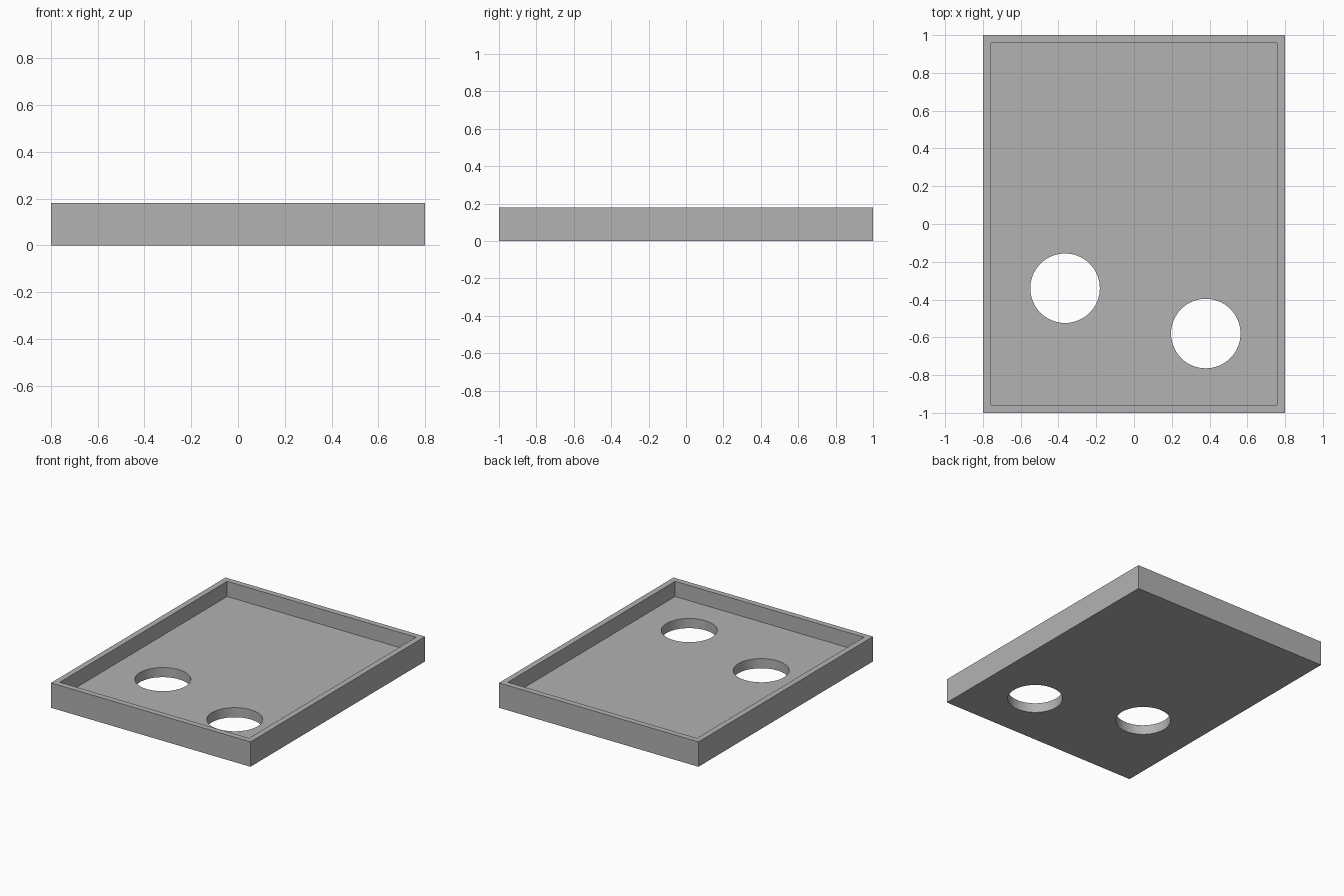
import bpy, bmesh, math

WIDTH, LENGTH, HEIGHT = 1.6, 2.0, 0.18
WALL, FLOOR = 0.06, 0.07
HOLE_RADIUS = 0.184
HOLES = [(-0.365, -0.34), (0.38, -0.58)]

cube = bpy.data.objects.get("Cube")
if cube:
    bpy.data.objects.remove(cube, do_unlink=True)

grey = bpy.data.materials.new("plain grey")
grey.use_nodes = True
colour = (0.447, 0.447, 0.447, 1)
grey.diffuse_color = colour
grey.node_tree.nodes["Principled BSDF"].inputs["Base Color"].default_value = colour

# Tray: a block whose top is inset for the rim and pushed down to the floor
bm = bmesh.new()
bmesh.ops.create_cube(bm, size=1)
bmesh.ops.scale(bm, vec=(WIDTH, LENGTH, HEIGHT), verts=bm.verts)
bmesh.ops.translate(bm, vec=(0, 0, HEIGHT / 2), verts=bm.verts)
top = max(bm.faces, key=lambda f: f.calc_center_median().z)
bmesh.ops.inset_region(bm, faces=[top], thickness=WALL)
well = bmesh.ops.extrude_discrete_faces(bm, faces=[top])["faces"][0]
bmesh.ops.translate(bm, vec=(0, 0, FLOOR - HEIGHT), verts=well.verts)
bmesh.ops.recalc_face_normals(bm, faces=bm.faces)
mesh = bpy.data.meshes.new("tray")
bm.to_mesh(mesh)
bm.free()
mesh.materials.append(grey)
tray = bpy.data.objects.new("tray", mesh)
bpy.context.collection.objects.link(tray)

# Round holes through the floor
for i, (x, y) in enumerate(HOLES):
    bpy.ops.mesh.primitive_cylinder_add(vertices=64, radius=HOLE_RADIUS,
                                        depth=0.4, location=(x, y, 0))
    cutter = bpy.context.object
    cutter.name = f"hole_cutter_{i + 1}"
    cutter.data.materials.append(grey)
    cutter.hide_render = True
    cutter.hide_set(True)
    cutter.display_type = 'WIRE'
    cut = tray.modifiers.new(f"hole_{i + 1}", 'BOOLEAN')
    cut.operation = 'DIFFERENCE'
    cut.solver = 'EXACT'
    cut.object = cutter

# Smooth hole walls, sharp edges elsewhere
bpy.ops.object.select_all(action='DESELECT')
bpy.context.view_layer.objects.active = tray
tray.select_set(True)
for modifier in list(tray.modifiers):
    bpy.ops.object.modifier_apply(modifier=modifier.name)
for obj in [o for o in bpy.data.objects if o.name.startswith("hole_cutter")]:
    bpy.data.objects.remove(obj, do_unlink=True)
bpy.ops.object.shade_smooth_by_angle(angle=math.radians(30))
